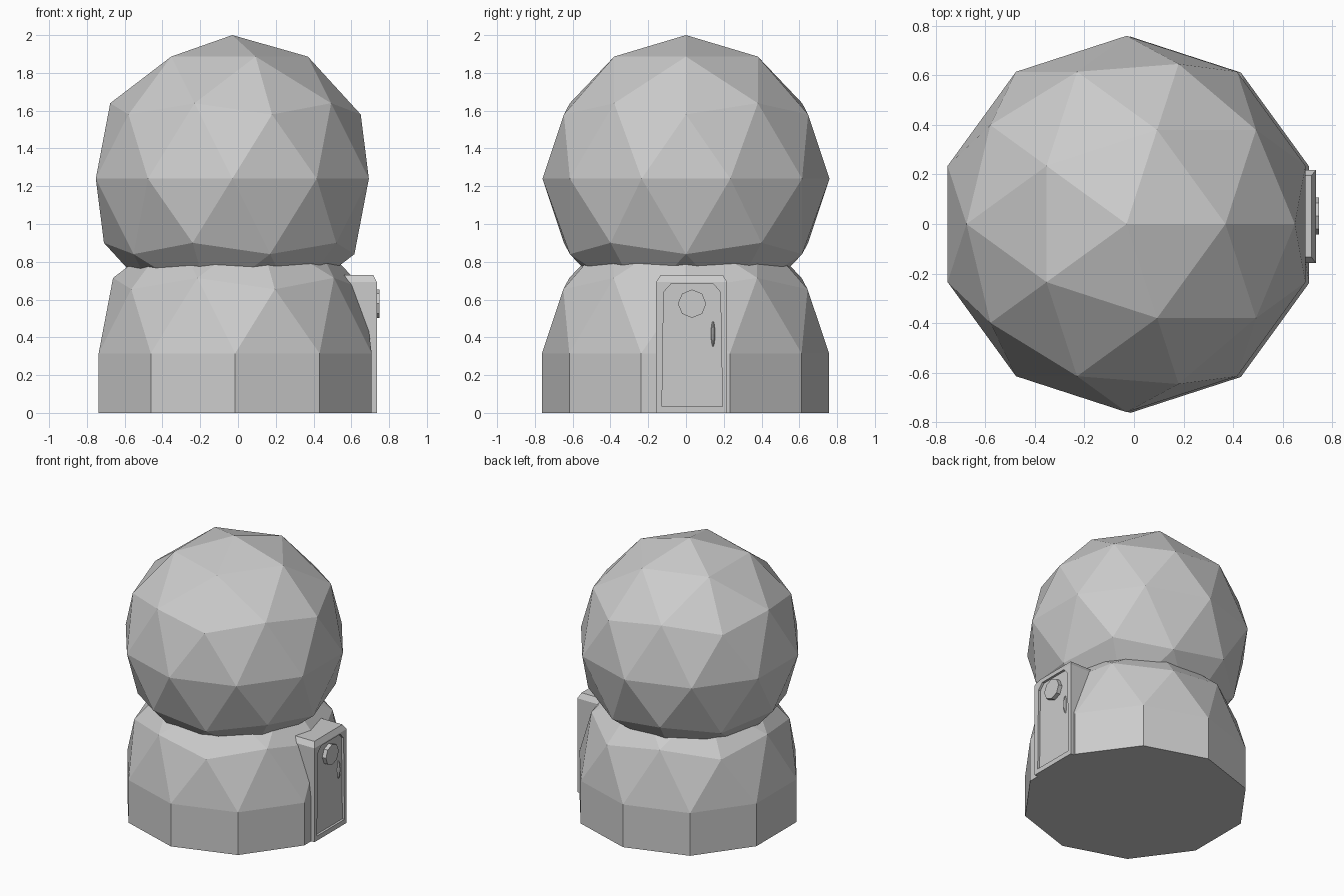
import bpy, bmesh
from math import sin, cos, pi

if "Cube" in bpy.data.objects:
    bpy.data.objects.remove(bpy.data.objects["Cube"])


def ball(name, loc):
    bpy.ops.mesh.primitive_ico_sphere_add(subdivisions=2, radius=0.76, location=loc)
    ob = bpy.context.object
    ob.name = name
    return ob


def loft(name, loops):
    """Closed solid skinned through loops of equal point count."""
    bm = bmesh.new()
    rings = [[bm.verts.new(p) for p in loop] for loop in loops]
    n = len(rings[0])
    for a, b in zip(rings, rings[1:]):
        for i in range(n):
            j = (i + 1) % n
            bm.faces.new((a[i], a[j], b[j], b[i]))
    bm.faces.new(rings[0])
    bm.faces.new(rings[-1])
    bmesh.ops.recalc_face_normals(bm, faces=bm.faces)
    me = bpy.data.meshes.new(name)
    bm.to_mesh(me)
    bm.free()
    ob = bpy.data.objects.new(name, me)
    bpy.context.collection.objects.link(ob)
    return ob


def at_x(x, outline):
    return [(x, y, z) for y, z in outline]


def rect(x0, x1, y0, y1, z):
    return [(x0, y0, z), (x1, y0, z), (x1, y1, z), (x0, y1, z)]


# Upper faceted ball
ball("upper_ball", (-0.03, 0, 1.24))

# Lower dome: upper half of a ball with its rim dropped to the ground
RIM = 0.315
dome = ball("lower_dome", (-0.015, -0.003, RIM))
bm = bmesh.new()
bm.from_mesh(dome.data)
bmesh.ops.delete(bm, geom=[v for v in bm.verts if v.co.z < -0.01], context='VERTS')
rim = [e for e in bm.edges if e.is_boundary]
geom = bmesh.ops.extrude_edge_only(bm, edges=rim)["geom"]
for v in geom:
    if isinstance(v, bmesh.types.BMVert):
        v.co.z = -RIM
bmesh.ops.holes_fill(bm, edges=[e for e in bm.edges if e.is_boundary], sides=0)
bmesh.ops.recalc_face_normals(bm, faces=bm.faces)
bm.to_mesh(dome.data)
bm.free()

# Door block with a recessed, corner-cut panel
outer = [(-0.158, 0), (0.218, 0), (0.218, 0.64), (0.218, 0.693), (-0.158, 0.693), (-0.158, 0.64)]
panel = [(-0.127, 0.035), (0.193, 0.035), (0.182, 0.64), (0.145, 0.682), (-0.08, 0.682), (-0.118, 0.64)]
loft("door", [at_x(0.5, outer), at_x(0.735, outer), at_x(0.735, panel), at_x(0.718, panel)])

# Bevelled cap over the door
loft("door_cap", [rect(0.5, 0.735, -0.158, 0.218, 0.693),
                  rect(0.5, 0.716, -0.133, 0.195, 0.73)])


# Round window
def disc(r):
    return [(0.032 + r * cos(i * pi / 4), 0.578 + r * sin(i * pi / 4)) for i in range(8)]


loft("door_window", [at_x(0.712, disc(0.075)), at_x(0.748, disc(0.075))])

# Slim door handle
bpy.ops.mesh.primitive_uv_sphere_add(segments=8, ring_count=8, location=(0.718, 0.143, 0.418))
handle = bpy.context.object
handle.name = "door_handle"
handle.scale = (0.018, 0.011, 0.067)
